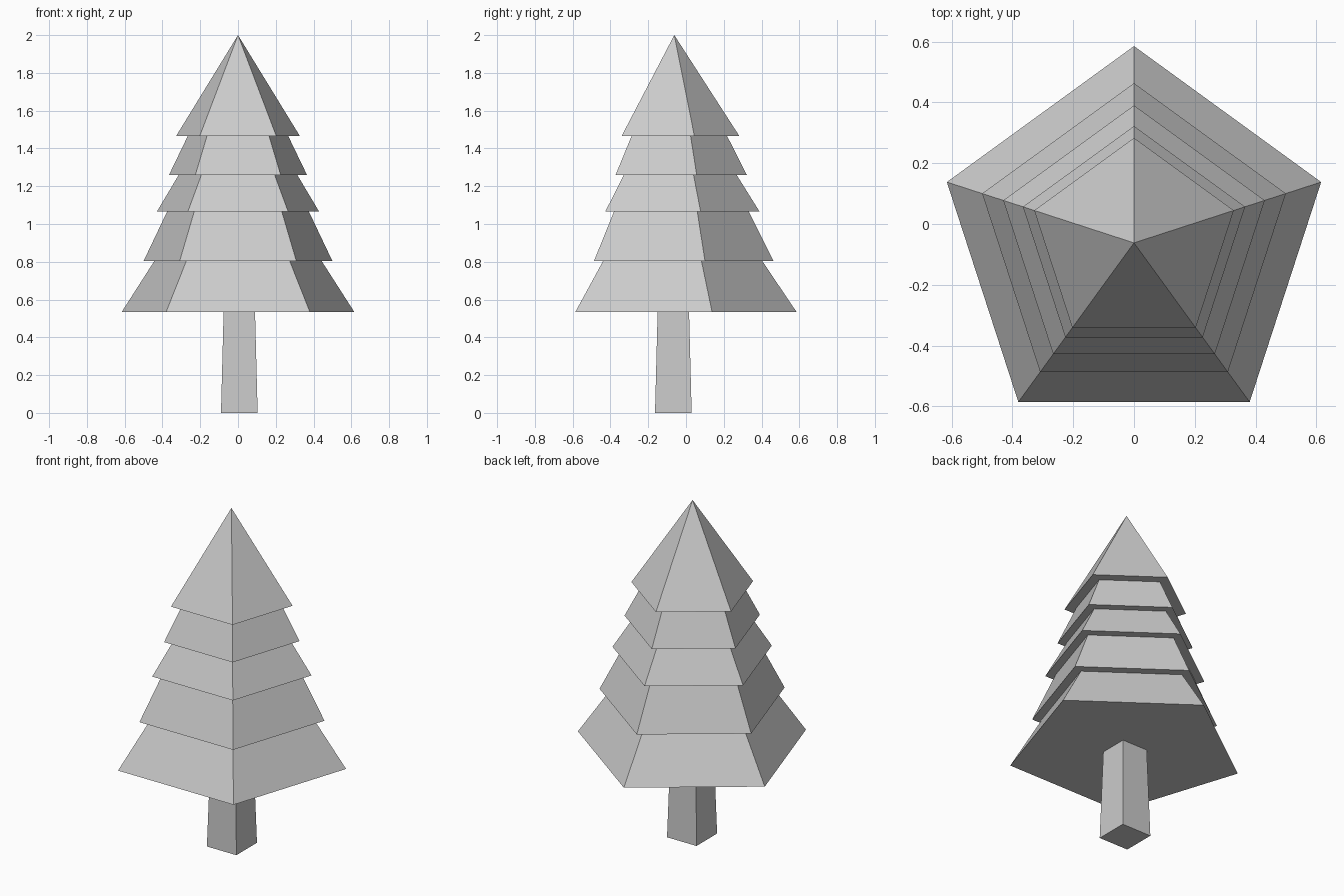
import bpy, bmesh, math

cube = bpy.data.objects.get("Cube")
if cube:
    bpy.data.objects.remove(cube, do_unlink=True)

# One flat grey for the whole tree
GREY = (0.6, 0.6, 0.6, 1.0)
mat = bpy.data.materials.new("plain grey")
mat.use_nodes = True
mat.diffuse_color = GREY
bsdf = next(n for n in mat.node_tree.nodes if n.type == 'BSDF_PRINCIPLED')
bsdf.inputs["Base Color"].default_value = GREY

CENTRE_Y = -0.062


def finish(name, bm):
    bmesh.ops.recalc_face_normals(bm, faces=bm.faces)
    mesh = bpy.data.meshes.new(name)
    bm.to_mesh(mesh)
    bm.free()
    mesh.materials.append(mat)
    obj = bpy.data.objects.new(name, mesh)
    bpy.context.collection.objects.link(obj)
    return obj


def loft(bm, rings):
    """Bridge successive vertex rings with flat quads."""
    for low, high in zip(rings, rings[1:]):
        n = len(low)
        for i in range(n):
            j = (i + 1) % n
            bm.faces.new((low[i], low[j], high[j], high[i]))


# Foliage: stepped five-sided profile of (radius, height), one pair per tier
SIDES = 5
profile = [
    (0.647, 0.535), (0.465, 0.805),
    (0.525, 0.805), (0.395, 1.065),
    (0.452, 1.065), (0.33, 1.26),
    (0.384, 1.26), (0.28, 1.465),
    (0.345, 1.465),
]
bm = bmesh.new()
rings = []
for radius, z in profile:
    angles = [math.pi / 2 + math.tau * i / SIDES for i in range(SIDES)]
    rings.append([bm.verts.new((radius * math.cos(a),
                                CENTRE_Y + radius * math.sin(a), z)) for a in angles])
loft(bm, rings)
bm.faces.new(rings[0])
tip = bm.verts.new((0, CENTRE_Y, 2.0))
for i in range(SIDES):
    bm.faces.new((rings[-1][i], rings[-1][(i + 1) % SIDES], tip))
finish("foliage", bm)

# Trunk: tapered square post
bm = bmesh.new()
rings = []
for half, z in ((0.097, 0.0), (0.083, 0.54)):
    rings.append([bm.verts.new((0.007 + sx * half, CENTRE_Y - 0.005 + sy * half, z))
                  for sx, sy in ((-1, -1), (1, -1), (1, 1), (-1, 1))])
loft(bm, rings)
bm.faces.new(rings[0])
bm.faces.new(rings[1])
finish("trunk", bm)
